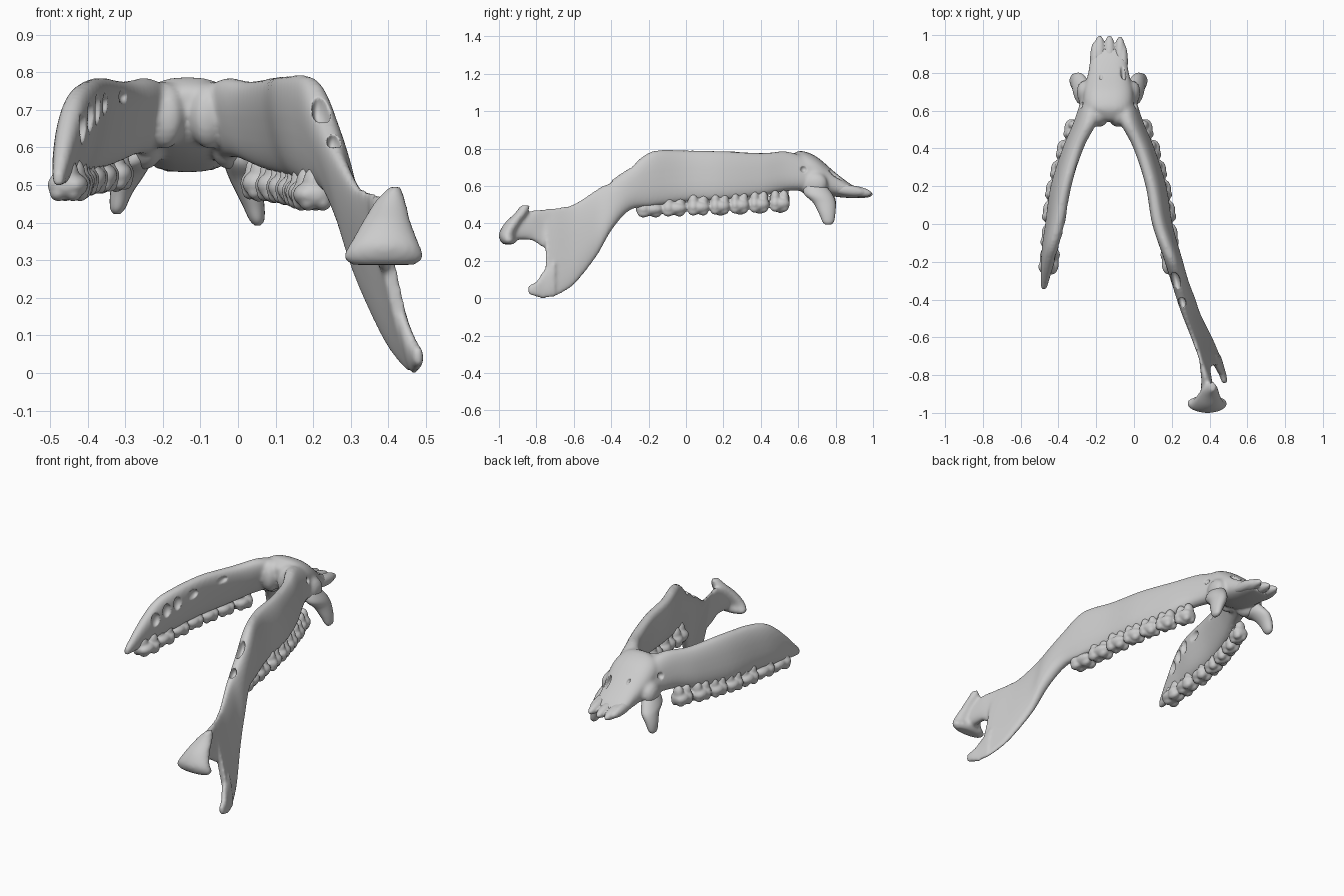
import bpy, bmesh, math
from mathutils import Vector, Matrix

MID = -0.135  # x of the jaw's midline


def smooth_rows(rows, n=6):
    """Catmull-Rom interpolation between section rows."""
    out = []
    for i in range(len(rows) - 1):
        p = [rows[max(i - 1, 0)], rows[i], rows[i + 1], rows[min(i + 2, len(rows) - 1)]]
        for k in range(n):
            t = k / n
            out.append([0.5 * (2 * b + (c - a) * t + (2 * a - 5 * b + 4 * c - d) * t * t
                               + (3 * b - a - 3 * c + d) * t ** 3) for a, b, c, d in zip(*p)])
    return out + [list(rows[-1])]


def loft(bm, rings, sides=28, power=0.8):
    """Skin rings given as (centre, half axis a, half axis b)."""
    loops = []
    for c, a, b in rings:
        loop = []
        for k in range(sides):
            t = math.tau * k / sides
            ca, sa = math.cos(t), math.sin(t)
            loop.append(bm.verts.new(c + a * math.copysign(abs(ca) ** power, ca)
                                     + b * math.copysign(abs(sa) ** power, sa)))
        loops.append(loop)
    for p, q in zip(loops, loops[1:]):
        for k in range(sides):
            j = (k + 1) % sides
            bm.faces.new((p[k], p[j], q[j], q[k]))
    bm.faces.new(loops[0][::-1])
    bm.faces.new(loops[-1])


def blade(bm, rows):
    """Rows: y, x top, z top, x bottom, z bottom, half thickness."""
    rings = []
    for y, xt, zt, xb, zb, w in smooth_rows(rows):
        a = Vector((xt - xb, 0, zt - zb)) / 2
        n = Vector((a.z, 0, -a.x)).normalized() * w
        rings.append((Vector(((xt + xb) / 2, y, (zt + zb) / 2)), a, n))
    loft(bm, rings)


def stack(bm, rows, sides=20):
    """Rows: x, y, z, half width in x, half depth in y."""
    loft(bm, [(Vector(r[:3]), Vector((r[3], 0, 0)), Vector((0, r[4], 0)))
              for r in smooth_rows(rows)], sides, 1)


def ball(bm, c, r, rot_z=0.0, rot_x=0.0):
    m = (Matrix.Translation(c) @ Matrix.Rotation(rot_z, 4, 'Z')
         @ Matrix.Rotation(rot_x, 4, 'X') @ Matrix.Diagonal((*r, 1)))
    bmesh.ops.create_icosphere(bm, subdivisions=3, radius=1, matrix=m)


def flip(x, side):
    return x if side > 0 else 2 * MID - x


def finish(name, bm, voxel=None, cutter=None, relax=4):
    bmesh.ops.recalc_face_normals(bm, faces=bm.faces)
    for f in bm.faces:
        f.smooth = True
    me = bpy.data.meshes.new(name)
    bm.to_mesh(me)
    bm.free()
    ob = bpy.data.objects.new(name, me)
    bpy.context.collection.objects.link(ob)
    if voxel:
        m = ob.modifiers.new("fuse", 'REMESH')
        m.mode, m.voxel_size, m.use_smooth_shade = 'VOXEL', voxel, True
        if cutter:
            c = ob.modifiers.new("pits", 'BOOLEAN')
            c.operation, c.object, c.solver = 'DIFFERENCE', cutter, 'EXACT'
        s = ob.modifiers.new("relax", 'SMOOTH')
        s.factor, s.iterations = 0.5, relax
    return ob


# Pits: open canals, broken cavities and small nerve holes
bm = bmesh.new()
for c, r, rz in [((-0.285, 0.25, 0.735), (0.028, 0.085, 0.024), 0.28),
                 ((-0.345, 0.08, 0.715), (0.024, 0.055, 0.03), 0.25),
                 ((-0.372, -0.02, 0.70), (0.024, 0.03, 0.04), 0.25),
                 ((-0.392, -0.09, 0.68), (0.024, 0.03, 0.04), 0.25),
                 ((-0.412, -0.165, 0.65), (0.022, 0.035, 0.04), 0.2),
                 ((0.222, -0.30, 0.70), (0.022, 0.06, 0.05), 0.25),
                 ((0.255, -0.41, 0.61), (0.018, 0.035, 0.03), 0.25),
                 ((0.015, 0.63, 0.69), (0.025, 0.02, 0.02), 0),
                 ((-0.285, 0.63, 0.69), (0.025, 0.02, 0.02), 0),
                 ((-0.175, 0.80, 0.69), (0.012, 0.04, 0.02), 0),
                 ((-0.06, 0.82, 0.66), (0.014, 0.09, 0.03), 0.1)]:
    ball(bm, c, r, rz)
pits = finish("pit_cutter", bm)
pits.hide_render = True
pits.display_type = 'WIRE'

# Jawbone
bm = bmesh.new()
front = [(0.72, -0.09, 0.72, -0.05, 0.57, 0.06), (0.55, -0.048, 0.78, 0.015, 0.575, 0.052),
         (0.4, 0.026, 0.775, 0.08, 0.545, 0.046), (0.2, 0.088, 0.785, 0.145, 0.525, 0.044)]
# right arm with its rear blade
blade(bm, front + [(0.0, 0.125, 0.79, 0.175, 0.515, 0.045), (-0.18, 0.19, 0.785, 0.22, 0.49, 0.045),
                   (-0.3, 0.225, 0.70, 0.258, 0.47, 0.042), (-0.4, 0.248, 0.63, 0.305, 0.36, 0.038),
                   (-0.48, 0.268, 0.58, 0.34, 0.22, 0.03), (-0.6, 0.31, 0.505, 0.405, 0.07, 0.024),
                   (-0.7, 0.345, 0.485, 0.45, 0.008, 0.02), (-0.75, 0.36, 0.48, 0.465, 0.0, 0.018)])
# hooked lower tip
blade(bm, [(-0.70, 0.43, 0.2, 0.455, 0.012, 0.012), (-0.76, 0.438, 0.15, 0.47, -0.002, 0.017),
           (-0.80, 0.463, 0.09, 0.478, 0.008, 0.018), (-0.845, 0.48, 0.068, 0.483, 0.022, 0.014)])
# neck leading to the hinge knob
blade(bm, [(-0.70, 0.347, 0.48, 0.398, 0.24, 0.014), (-0.77, 0.365, 0.475, 0.39, 0.275, 0.022),
           (-0.83, 0.38, 0.465, 0.39, 0.31, 0.028), (-0.93, 0.39, 0.42, 0.39, 0.31, 0.04)])
# hinge knob
stack(bm, [(0.387, -0.95, 0.288, 0.085, 0.028), (0.387, -0.95, 0.308, 0.108, 0.044),
           (0.39, -0.955, 0.345, 0.092, 0.045), (0.395, -0.925, 0.40, 0.066, 0.045),
           (0.405, -0.88, 0.455, 0.042, 0.035), (0.418, -0.86, 0.495, 0.016, 0.025)])
# left arm, broken off to a point
blade(bm, [(y, flip(xt, -1), zt, flip(xb, -1), zb + 0.01, w) for y, xt, zt, xb, zb, w in front]
      + [(0.0, -0.397, 0.775, -0.44, 0.525, 0.045), (-0.12, -0.428, 0.745, -0.458, 0.515, 0.04),
         (-0.22, -0.452, 0.665, -0.468, 0.505, 0.032), (-0.345, -0.476, 0.535, -0.48, 0.495, 0.015)])
# chin joining both arms
blade(bm, [(0.545, MID + 0.01, 0.75, MID + 0.01, 0.69, 0.03), (0.57, MID + 0.01, 0.772, MID + 0.01, 0.63, 0.085),
           (0.62, MID, 0.787, MID, 0.59, 0.128), (0.70, MID, 0.755, MID, 0.56, 0.132),
           (0.80, MID, 0.67, MID, 0.542, 0.108), (0.88, MID, 0.61, MID, 0.535, 0.095),
           (0.93, MID, 0.585, MID, 0.535, 0.08)])
for s in (1, -1):
    # fillet between chin and arm, then the canine socket
    ball(bm, (flip(-0.075, s), 0.575, 0.685), (0.05, 0.065, 0.09), -0.5 * s)
    ball(bm, (flip(-0.02, s), 0.68, 0.61), (0.05, 0.08, 0.07), -0.3 * s)
finish("jawbone", bm, 0.009, pits, 8)

# Cheek teeth: two broad lobes, low cusps and buried roots, along each arm
row = [(0.50, 0.055, 0.057), (0.39, 0.095, 0.057), (0.285, 0.125, 0.055), (0.18, 0.15, 0.058),
       (0.065, 0.17, 0.064), (-0.065, 0.182, 0.071), (-0.195, 0.197, 0.076)]
for s, label in ((1, "right"), (-1, "left")):
    lift = 0.0 if s > 0 else 0.025
    bm = bmesh.new()
    for i, (y, x, r) in enumerate(row):
        x = flip(x, s) + (0.006 * (i - 3) if s < 0 and i > 3 else 0)
        z = 0.505 - 0.005 * i + lift
        w = 0.043 + 0.001 * i
        ball(bm, (x, y, z), (w, r, 0.036), -0.25 * s)
        for k in (-1, 1):
            yy = y + k * r * 0.42
            xx = x - s * k * r * 0.12
            ball(bm, (xx, yy, z), (w, r * 0.54, 0.038))
            ball(bm, (xx, yy, z + 0.03), (w * 0.7, r * 0.45, 0.045))
            for side in (-1, 1):
                ball(bm, (xx + side * w * 0.4, yy, z - 0.02), (w * 0.48, r * 0.44, 0.024))
        if i < 4:  # premolars carry one taller point
            ball(bm, (x, y + 0.005, z - 0.016), (0.026, 0.036, 0.034))
    finish(label + "_cheek_teeth", bm, 0.006, relax=7)

    # Canine
    bm = bmesh.new()
    drop = 0.0 if s > 0 else 0.03
    stack(bm, [(flip(-0.02, s), 0.68, 0.62, 0.035, 0.05), (flip(0.005, s), 0.705, 0.56, 0.044, 0.075),
               (flip(0.02, s), 0.74, 0.51 + drop / 2, 0.04, 0.06),
               (flip(0.04, s), 0.755, 0.45 + drop, 0.03, 0.043),
               (flip(0.05, s), 0.76, 0.408 + drop, 0.02, 0.03),
               (flip(0.052, s), 0.76, 0.393 + drop, 0.008, 0.014)])
    finish(label + "_canine", bm)

# Incisors, lying forward
bm = bmesh.new()
for x, y, w, z in [(-0.205, 0.87, 0.028, 0.575), (-0.182, 0.90, 0.032, 0.568),
                   (-0.13, 0.90, 0.032, 0.568), (-0.074, 0.895, 0.03, 0.572),
                   (-0.058, 0.86, 0.026, 0.578)]:
    ball(bm, (x, y, z), (w, 0.10, 0.03), 0, -0.14)
finish("incisors", bm, 0.006, relax=3)
